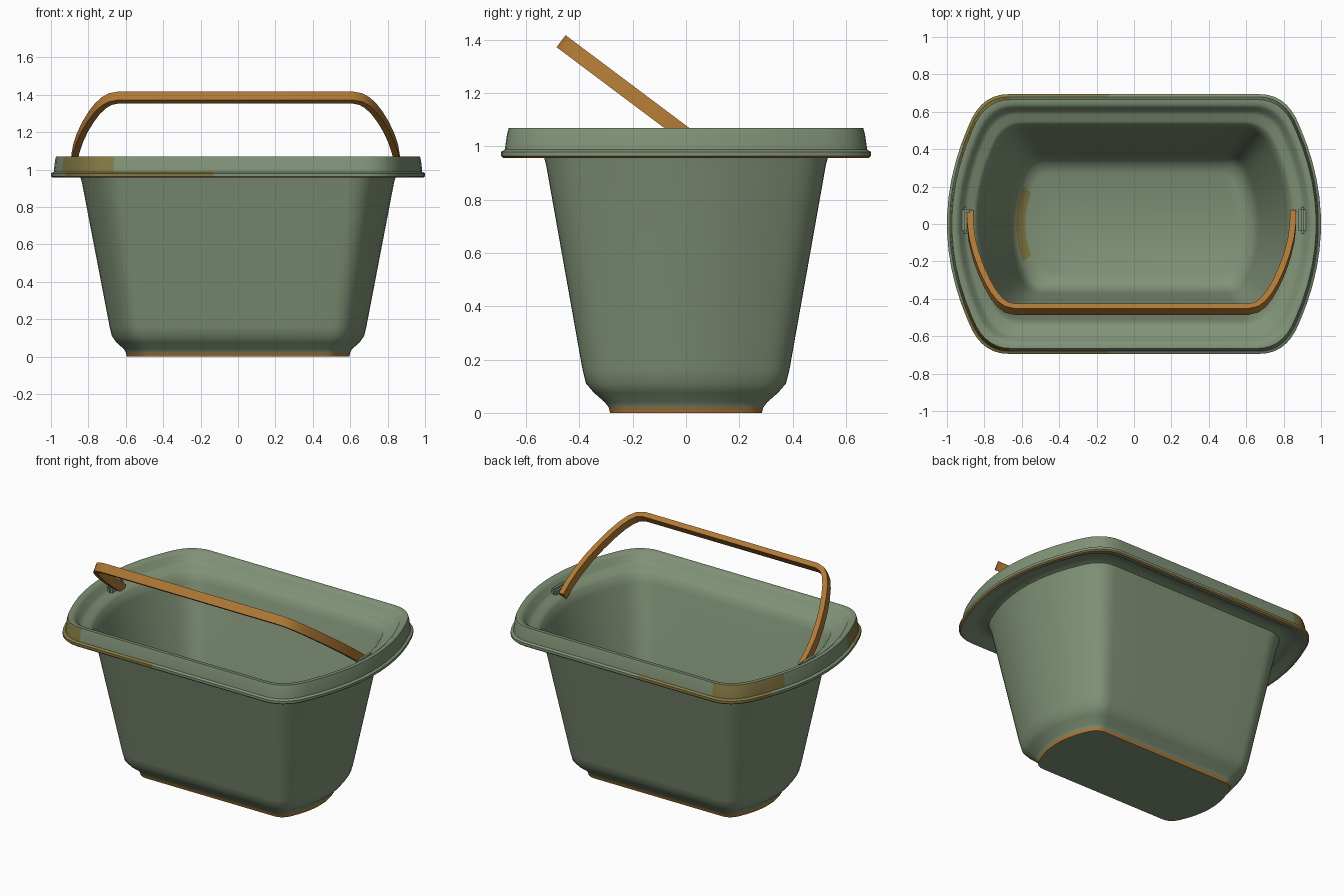
import bpy, bmesh, math
from mathutils import Vector

cube = bpy.data.objects.get("Cube")
if cube:
    bpy.data.objects.remove(cube, do_unlink=True)


def material(name, rgb):
    m = bpy.data.materials.new(name)
    m.use_nodes = True
    m.diffuse_color = (*rgb, 1)
    m.node_tree.nodes["Principled BSDF"].inputs["Base Color"].default_value = (*rgb, 1)
    return m


GREEN = material("sage_green", (0.22, 0.29, 0.185))
BROWN = material("wood_brown", (0.43, 0.19, 0.035))
OLIVE = material("olive_stain", (0.23, 0.19, 0.055))


def finish(name, bm, mats, angle=40):
    bmesh.ops.recalc_face_normals(bm, faces=bm.faces)
    mesh = bpy.data.meshes.new(name)
    bm.to_mesh(mesh)
    bm.free()
    for m in mats:
        mesh.materials.append(m)
    ob = bpy.data.objects.new(name, mesh)
    bpy.context.collection.objects.link(ob)
    bpy.ops.object.select_all(action='DESELECT')
    ob.select_set(True)
    bpy.context.view_layer.objects.active = ob
    bpy.ops.object.shade_smooth_by_angle(angle=math.radians(angle))
    return ob


def outline(hx, hy):
    """Straight long sides, bowed ends and rounded corners."""
    bow, r = 0.29 * hy, 0.18 * hy
    arc_x = lambda y: hx - bow * (y / hy) ** 2
    arc = [(arc_x(y), y) for y in ((k + 0.5) / 6 * (hy - r) for k in range(6))]
    start = Vector((arc_x(hy - r), hy - r))
    corner = Vector((hx - bow, hy))
    end = Vector((hx - bow - r, hy))
    fillet = []
    for k in range(7):
        t = k / 6
        fillet.append(tuple(start * (1 - t) ** 2 + corner * 2 * t * (1 - t) + end * t * t))
    q = arc + fillet + [(end.x * 0.6, hy), (end.x * 0.2, hy)]
    half = q + [(-x, y) for x, y in reversed(q)]
    return half + [(x, -y) for x, y in reversed(half)]


def loft(bm, rings, closed_ends=True):
    """Skin the rings; returns the faces of each band."""
    vs = [[bm.verts.new(p) for p in ring] for ring in rings]
    bands = []
    for a, b in zip(vs, vs[1:]):
        n = len(a)
        bands.append([bm.faces.new((a[i], a[(i + 1) % n], b[(i + 1) % n], b[i]))
                      for i in range(n)])
    if closed_ends:
        bm.faces.new(vs[0])
        bm.faces.new(vs[-1])
    return bands


# Tub: one section from the base, up the outside, over the rim and down inside
section = [
    (0.595, 0.285, 0.0, "foot"), (0.60, 0.29, 0.02, ""),
    (0.61, 0.305, 0.04, ""), (0.65, 0.345, 0.075, ""), (0.675, 0.375, 0.11, ""),
    (0.687, 0.388, 0.16, ""), (0.835, 0.525, 0.93, ""),
    (0.848, 0.537, 0.975, ""), (0.87, 0.56, 0.985, ""), (0.93, 0.62, 0.985, ""),
    (0.965, 0.655, 0.96, ""), (0.992, 0.687, 0.957, "edge"),
    (1.0, 0.694, 0.964, "flange"), (1.0, 0.694, 0.98, "flange"),
    (0.986, 0.68, 0.988, "wall"), (0.98, 0.672, 1.045, "wall"),
    (0.974, 0.665, 1.07, ""), (0.95, 0.64, 1.07, ""),
    (0.932, 0.622, 1.055, ""), (0.915, 0.605, 1.02, ""), (0.895, 0.585, 1.005, ""),
    (0.86, 0.55, 1.0, ""), (0.842, 0.532, 0.985, ""),
    (0.82, 0.51, 0.93, ""), (0.67, 0.37, 0.16, ""),
    (0.655, 0.355, 0.11, ""), (0.63, 0.325, 0.07, "floor"), (0.58, 0.275, 0.045, ""),
]
bm = bmesh.new()
rings = [[(x, y, z) for x, y in outline(hx, hy)] for hx, hy, z, _ in section]
for (_, _, _, tag), band in zip(section, loft(bm, rings)):
    for f in band:
        c = f.calc_center_median()
        stained = ((tag == "flange" and c.x < 0 and abs(c.y) > 0.4)
                   or (tag == "wall" and -0.93 < c.x < -0.66)
                   or (tag == "floor" and c.x < -0.5 and abs(c.y) < 0.2))
        if tag in ("foot", "edge"):
            f.material_index = 1
        elif stained:
            f.material_index = 2
finish("tub", bm, [GREEN, BROWN, OLIVE])

# Handle: flat bar swept along a bail path in a plane leaning forward
up, deep = Vector((0, -0.8, 0.6)), Vector((0, 0.6, 0.8))
origin = Vector((-0.013, 0.05, 1.006))
side = [(0.863, -0.01), (0.862, 0.08), (0.853, 0.17), (0.833, 0.27), (0.805, 0.37),
        (0.772, 0.46), (0.74, 0.53), (0.705, 0.585), (0.67, 0.618), (0.625, 0.632)]
path = [Vector(p) for p in side + [(-x, u) for x, u in reversed(side)]]
bm = bmesh.new()
rings = []
for i, p in enumerate(path):
    t = (path[min(i + 1, len(path) - 1)] - path[max(i - 1, 0)]).normalized()
    n = Vector((t.y, -t.x)) * 0.0165
    ring = []
    for s, d in ((1, 1), (1, -1), (-1, -1), (-1, 1)):
        q = p + n * s
        ring.append(origin + Vector((q.x, 0, 0)) + up * q.y + deep * 0.028 * d)
    rings.append(ring)
loft(bm, rings)
finish("handle", bm, [BROWN], 35)

# Pivot blocks holding the handle ends against the rim
for label, sx in (("left", 1), ("right", -1)):
    bm = bmesh.new()
    bmesh.ops.create_cube(bm, size=1)
    bmesh.ops.scale(bm, vec=(0.04, 0.14, 0.06), verts=bm.verts)
    bmesh.ops.bevel(bm, geom=bm.edges[:], offset=0.012, segments=2, affect='EDGES')
    bmesh.ops.translate(bm, vec=(sx * 0.9, 0.02, 1.015), verts=bm.verts)
    finish(label + "_pivot_block", bm, [GREEN])
